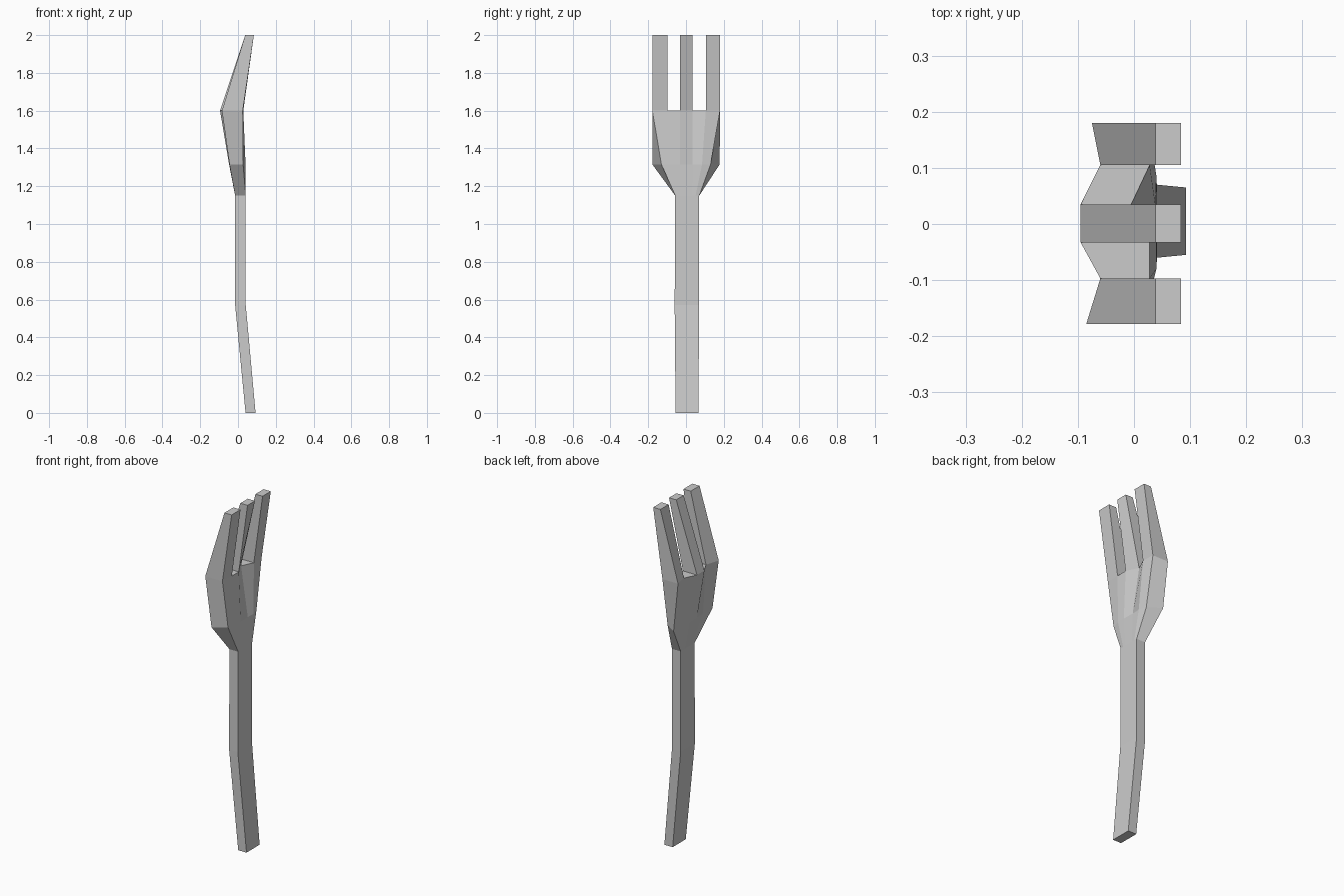
import bpy, bmesh

if "Cube" in bpy.data.objects:
    bpy.data.objects.remove(bpy.data.objects["Cube"])

bm = bmesh.new()


def ring(z, front, back):
    """Closed loop of six front and six back points, given as (x, y)."""
    return [bm.verts.new((x, y, z)) for x, y in front + back[::-1]]


def bar_ring(z, x0, x1, y0, y1):
    ys = [y0 + (y1 - y0) * t for t in (0, 0.15, 0.3, 0.7, 0.85, 1)]
    return ring(z, [(x1, y) for y in ys], [(x0, y) for y in ys])


def bridge(a, b):
    n = len(a)
    for i in range(n):
        j = (i + 1) % n
        bm.faces.new((a[i], a[j], b[j], b[i]))


# Handle sections
rings = [
    bar_ring(0.0, 0.04, 0.093, -0.055, 0.065),
    bar_ring(0.57, -0.015, 0.041, -0.06, 0.07),
    bar_ring(1.15, -0.015, 0.041, -0.057, 0.07),
]

# Head sections: widening shoulder, then root of the tines
rings.append(ring(
    1.315,
    [(0.027, -0.13), (0.04, -0.08), (0.04, -0.033),
     (0.038, 0.035), (0.04, 0.085), (0.027, 0.13)],
    [(-0.045, -0.178), (-0.043, -0.095), (-0.047, -0.033),
     (-0.047, 0.035), (-0.043, 0.1), (-0.045, 0.178)]))
rings.append(ring(
    1.6,
    [(0.025, -0.178), (0.028, -0.097), (0.028, -0.033),
     (-0.005, 0.035), (0.028, 0.105), (0.025, 0.18)],
    [(-0.085, -0.178), (-0.06, -0.097), (-0.095, -0.033),
     (-0.095, 0.035), (-0.06, 0.105), (-0.075, 0.18)]))

bm.faces.new(rings[0])
for a, b in zip(rings, rings[1:]):
    bridge(a, b)

# Tines on alternate strips, flat slot floors between them
root = rings[-1]
for i in range(5):
    base = [root[i], root[i + 1], root[10 - i], root[11 - i]]
    if i % 2:
        bm.faces.new(base)
        continue
    tip = [bm.verts.new((x, v.co.y, 2.0))
           for v, x in zip(base, (0.084, 0.084, 0.038, 0.038))]
    bridge(base, tip)
    bm.faces.new(tip)

bmesh.ops.recalc_face_normals(bm, faces=bm.faces)
mesh = bpy.data.meshes.new("fork")
bm.to_mesh(mesh)
bm.free()
fork = bpy.data.objects.new("fork", mesh)
bpy.context.collection.objects.link(fork)
